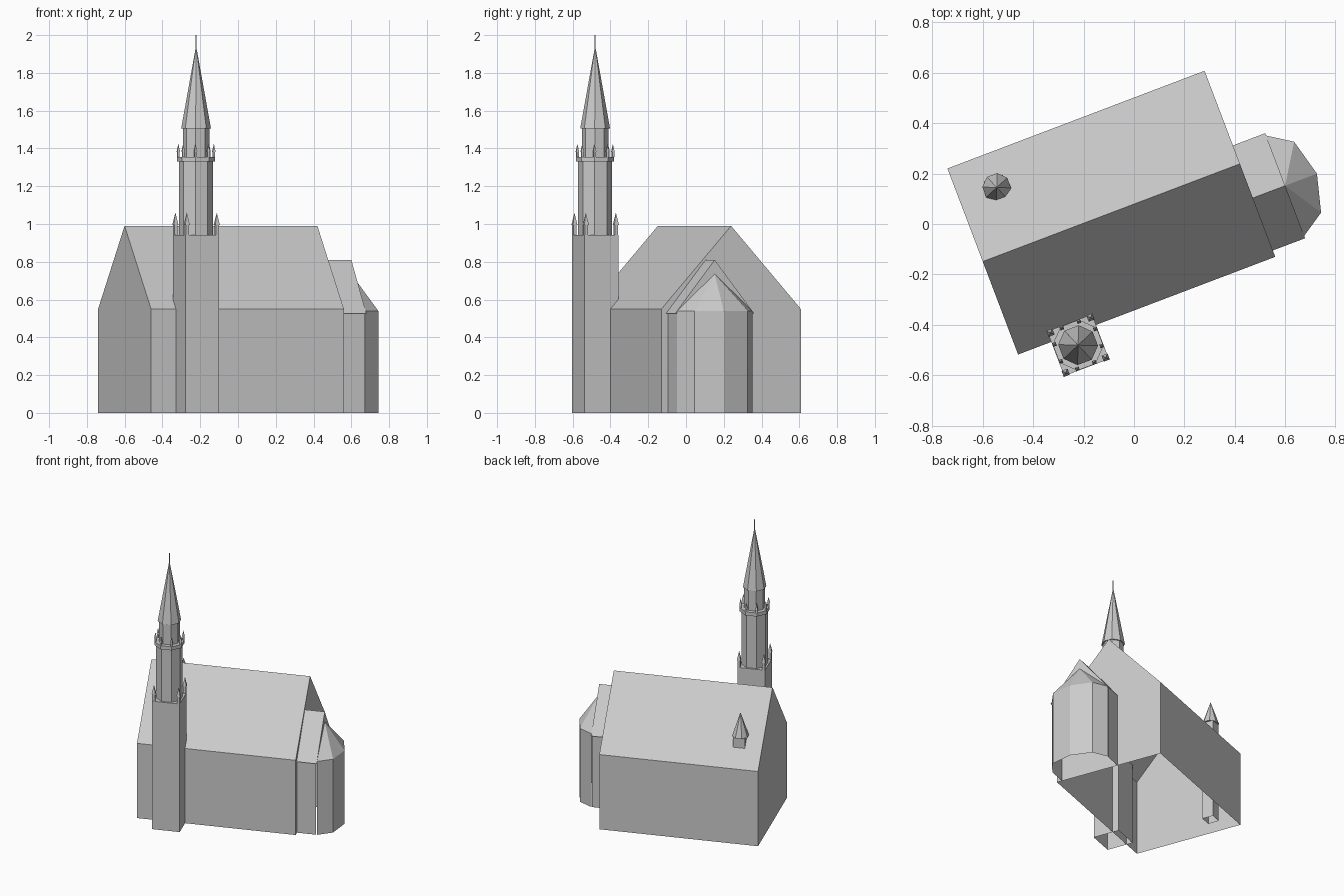
import bpy, bmesh
from math import radians, cos, sin, pi
from mathutils import Matrix, Vector

if "Cube" in bpy.data.objects:
    bpy.data.objects.remove(bpy.data.objects["Cube"])

# whole church is turned about z; local x runs along the nave
TURN = Matrix.Translation((-0.09, 0.045, 0)) @ Matrix.Rotation(radians(20.8), 4, 'Z')
INV = TURN.inverted()


def finish(name, bm):
    bm.transform(TURN)
    bmesh.ops.recalc_face_normals(bm, faces=bm.faces)
    me = bpy.data.meshes.new(name)
    bm.to_mesh(me)
    bm.free()
    ob = bpy.data.objects.new(name, me)
    bpy.context.collection.objects.link(ob)
    return ob


def stack(bm, cx, cy, levels, n, cap_bottom=False):
    """Regular n-sided rings (z, radius) joined upward; radius 0 is a point."""
    prev = None
    for z, r in levels:
        if r == 0:
            ring = [bm.verts.new((cx, cy, z))]
        else:
            ring = [bm.verts.new((cx + r * cos((2 * i + 1) * pi / n),
                                  cy + r * sin((2 * i + 1) * pi / n), z)) for i in range(n)]
        if prev:
            for i in range(n):
                j = (i + 1) % n
                if len(ring) == 1:
                    bm.faces.new((prev[i], prev[j], ring[0]))
                else:
                    bm.faces.new((prev[i], prev[j], ring[j], ring[i]))
        elif cap_bottom:
            bm.faces.new(ring)
        prev = ring
    if len(prev) > 2:
        bm.faces.new(prev)


def tower_part(name, levels, n, spots, cap_bottom=False):
    bm = bmesh.new()
    for x, y in spots:
        stack(bm, x, y, levels, n, cap_bottom)
    return finish(name, bm)


def gable(name, x0, x1, profile, ends=(True, True)):
    """Open profile of (y, z) points extruded along the nave axis."""
    bm = bmesh.new()
    a = [bm.verts.new((x0, y, z)) for y, z in profile]
    b = [bm.verts.new((x1, y, z)) for y, z in profile]
    for i in range(len(profile) - 1):
        bm.faces.new((a[i], a[i + 1], b[i + 1], b[i]))
    for ring, on in zip((a, b), ends):
        if on:
            bm.faces.new(ring)
    return finish(name, bm)


# nave, open underneath
W, L = 0.395, 0.546
gable("nave", -L, L, [(-W, 0), (-W, 0.55), (0, 0.99), (W, 0.55), (W, 0)])

# choir walls and slightly overhanging roof
CY, CX = -0.145, 0.683
gable("choir_walls", L, CX - 0.005,
      [(CY - 0.212, 0), (CY - 0.212, 0.54), (CY, 0.80), (CY + 0.212, 0.54), (CY + 0.212, 0)],
      (False, False))
gable("choir_roof", L, CX, [(CY - 0.223, 0.527), (CY, 0.81), (CY + 0.223, 0.527)], (False, True))

# half-octagonal apse with faceted roof
bm = bmesh.new()
apex = bm.verts.new((CX, CY, 0.735))
pts = [(CX + 0.135 * cos(t), CY + 0.213 * sin(t)) for t in [(-2 + i) * pi / 4 for i in range(5)]]
low = [bm.verts.new((x, y, 0)) for x, y in pts]
top = [bm.verts.new((x, y, 0.54)) for x, y in pts]
for i in range(4):
    bm.faces.new((low[i], low[i + 1], top[i + 1], top[i]))
    bm.faces.new((top[i], top[i + 1], apex))
finish("apse", bm)

# tower: square base, octagonal stages, gallery, spire and rod
t = INV @ Vector((-0.222, -0.481, 0))
c = [(t.x, t.y)]
R2 = 2 ** 0.5
tower_part("tower_base", [(0, 0.095 * R2), (0.942, 0.095 * R2)], 4, c)
tower_part("tower_shaft", [(0.942, 0.09), (1.34, 0.09)], 8, c)
tower_part("tower_gallery", [(1.33, 0.101), (1.356, 0.101)], 8, c, True)
tower_part("tower_lantern", [(1.356, 0.07), (1.51, 0.07)], 8, c)
tower_part("spire", [(1.505, 0.079), (1.945, 0.0)], 8, c, True)
tower_part("spire_rod", [(1.93, 0.003), (2.0, 0.003)], 4, c)

# pinnacles on the tower corners and around the gallery
corners = [(t.x + sx * 0.085, t.y + sy * 0.085) for sx in (-1, 1) for sy in (-1, 1)]
tower_part("corner_pinnacles",
           [(0.942, 0.013), (0.995, 0.013), (0.995, 0.018), (1.06, 0)], 4, corners)
ring = [(t.x + 0.094 * cos((2 * i + 1) * pi / 8), t.y + 0.094 * sin((2 * i + 1) * pi / 8))
        for i in range(8)]
tower_part("gallery_pinnacles",
           [(1.356, 0.008), (1.38, 0.008), (1.38, 0.011), (1.425, 0)], 4, ring)

# small roof turret, its shaft running down to the ground
s = INV @ Vector((-0.545, 0.145, 0))
tower_part("turret_shaft", [(0, 0.04 * R2), (0.735, 0.04 * R2)], 4, [(s.x, s.y)])
tower_part("turret_cap", [(0.735, 0.057), (0.905, 0)], 8, [(s.x, s.y)], True)
